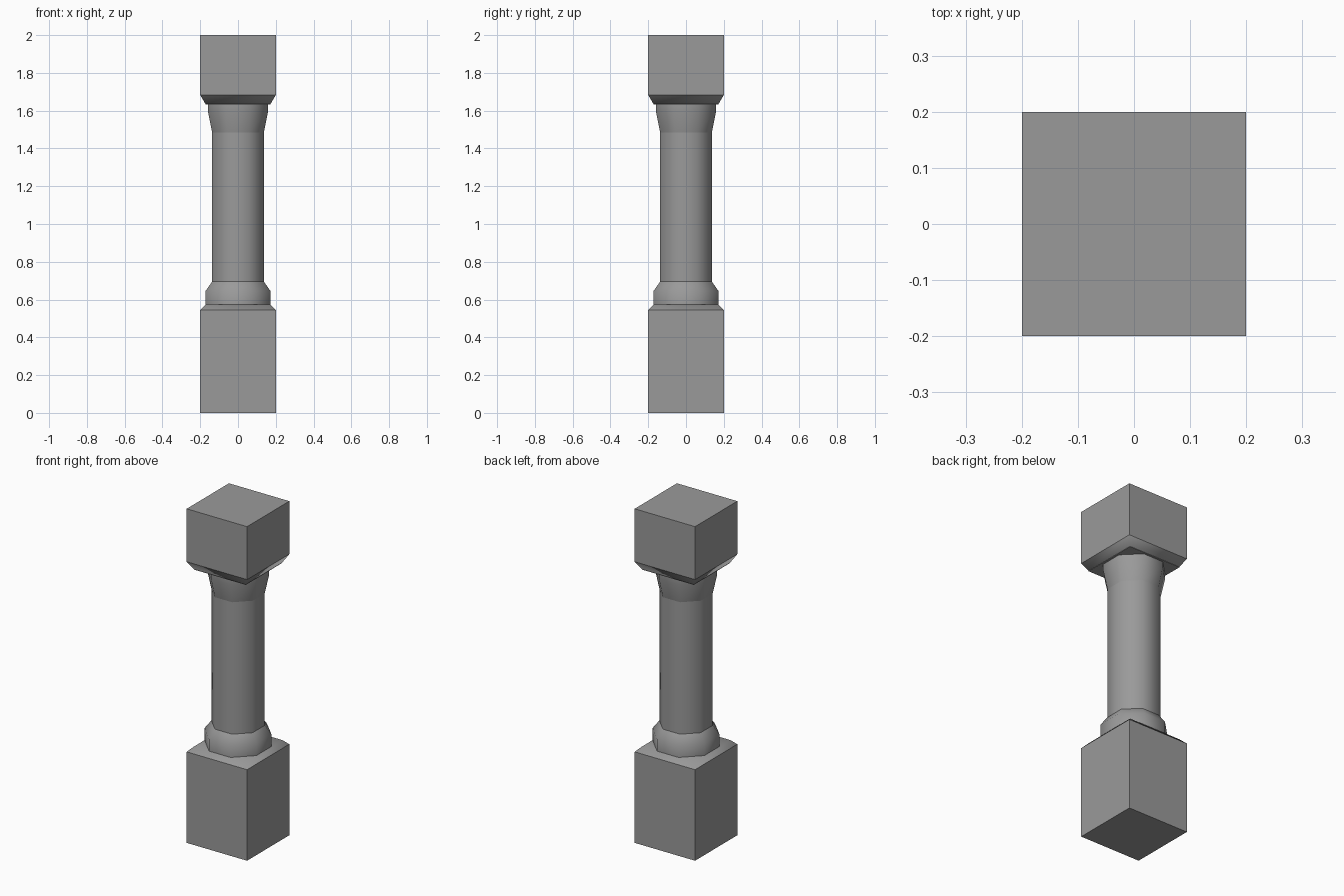
import bpy, bmesh, math

if "Cube" in bpy.data.objects:
    bpy.data.objects.remove(bpy.data.objects["Cube"])

# Darker grey stone
stone = bpy.data.materials.new("stone")
stone.diffuse_color = (0.323, 0.323, 0.323, 1)
stone.use_nodes = True
stone.node_tree.nodes["Principled BSDF"].inputs["Base Color"].default_value = stone.diffuse_color

def lathe(name, profile, sides, smooth_angle=0, bottom=True, top=True):
    """Stack of regular rings; profile holds (half width across flats, height)."""
    bm = bmesh.new()
    rings = []
    for w, z in profile:
        r = w / math.cos(math.pi / sides)
        ring = []
        for i in range(sides):
            a = 2 * math.pi * (i + 0.5) / sides
            ring.append(bm.verts.new((r * math.cos(a), r * math.sin(a), z)))
        rings.append(ring)
    for lo, hi in zip(rings, rings[1:]):
        for i in range(sides):
            j = (i + 1) % sides
            bm.faces.new((lo[i], lo[j], hi[j], hi[i]))
    if bottom:
        bm.faces.new(rings[0][::-1])
    if top:
        bm.faces.new(rings[-1])
    mesh = bpy.data.meshes.new(name)
    bm.to_mesh(mesh)
    bm.free()
    mesh.materials.append(stone)
    obj = bpy.data.objects.new(name, mesh)
    bpy.context.collection.objects.link(obj)
    if smooth_angle:
        bpy.ops.object.select_all(action='DESELECT')
        obj.select_set(True)
        bpy.context.view_layer.objects.active = obj
        bpy.ops.object.shade_smooth_by_angle(angle=math.radians(smooth_angle))
    return obj

# Square plinth with a softly shaded bevelled top
lathe("plinth", [(0.2, 0), (0.2, 0.545)], 4, top=False)
lathe("plinth_bevel", [(0.2, 0.545), (0.172, 0.573)], 4, 80, bottom=False)

# Eight-sided foot collar, shaft and flared neck
lathe("foot_collar", [(0.172, 0.57), (0.172, 0.645), (0.137, 0.695)], 8, 50)
lathe("shaft", [(0.137, 0.69), (0.137, 1.485)], 8, 50)
lathe("neck", [(0.137, 1.485), (0.16, 1.60), (0.16, 1.637)], 8, 50)

# Square capital with a softly shaded bevel and a flat plate underneath
lathe("capital_plate", [(0.172, 1.633), (0.172, 1.636)], 4)
lathe("capital_bevel", [(0.172, 1.635), (0.2, 1.683)], 4, 80, top=False)
lathe("capital", [(0.2, 1.683), (0.2, 2.0)], 4, bottom=False)
